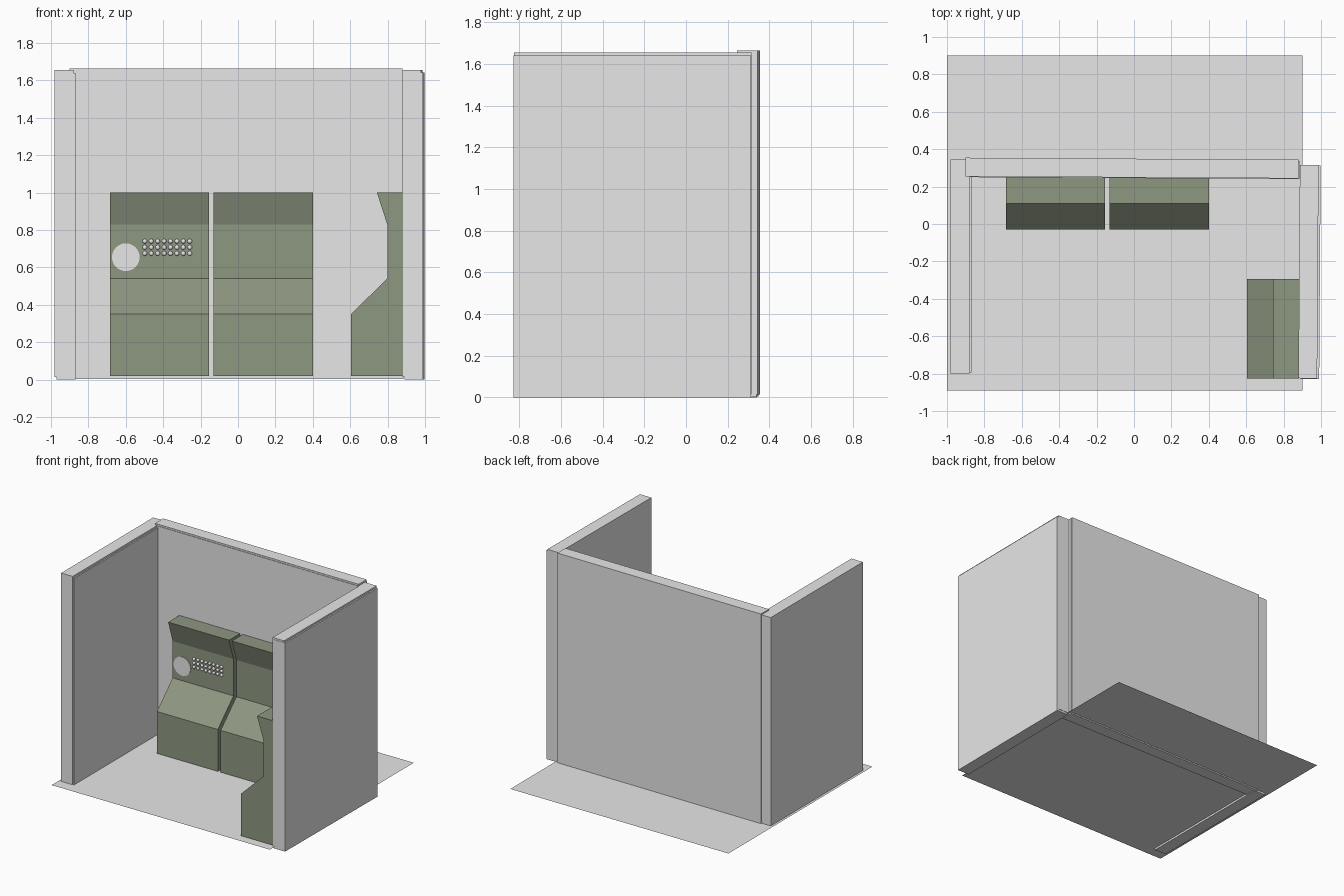
import bpy, bmesh, math
from mathutils import Matrix, Vector

if "Cube" in bpy.data.objects:
    bpy.data.objects.remove(bpy.data.objects["Cube"])


def material(name, rgb):
    m = bpy.data.materials.new(name)
    m.diffuse_color = (*rgb, 1)
    m.use_nodes = True
    m.node_tree.nodes["Principled BSDF"].inputs["Base Color"].default_value = m.diffuse_color
    return m


GREY = material("plain grey", (0.8, 0.8, 0.8))
GREEN = material("console green", (0.27, 0.31, 0.22))


def finish(name, bm, mat, loc=(0, 0, 0), rot=0.0):
    bmesh.ops.recalc_face_normals(bm, faces=bm.faces[:])
    me = bpy.data.meshes.new(name)
    bm.to_mesh(me)
    bm.free()
    me.materials.append(mat)
    ob = bpy.data.objects.new(name, me)
    ob.location = loc
    ob.rotation_euler.z = rot
    bpy.context.collection.objects.link(ob)
    return ob


def box(name, x, y, z, rot=0.0):
    bm = bmesh.new()
    bmesh.ops.create_cube(bm, size=1)
    bmesh.ops.scale(bm, vec=(x[1] - x[0], y[1] - y[0], z[1] - z[0]), verts=bm.verts)
    return finish(name, bm, GREY, (sum(x) / 2, sum(y) / 2, sum(z) / 2), rot)


def console(name, loc, rot=0.0, width=0.53):
    # side profile as (distance in front of wall, height), extruded sideways
    profile = [(0, 0.02), (0.28, 0.02), (0.28, 0.35), (0.085, 0.54),
               (0.085, 0.83), (0.14, 1.0), (0, 1.0)]
    bm = bmesh.new()
    face = bm.faces.new([bm.verts.new((-width / 2, -d, z)) for d, z in profile])
    ext = bmesh.ops.extrude_face_region(bm, geom=[face])
    moved = [g for g in ext["geom"] if isinstance(g, bmesh.types.BMVert)]
    bmesh.ops.translate(bm, vec=(width, 0, 0), verts=moved)
    return finish(name, bm, GREEN, loc, rot)


# floor sheet
bm = bmesh.new()
bmesh.ops.create_grid(bm, x_segments=1, y_segments=1, size=0.5)
bmesh.ops.scale(bm, vec=(1.9, 1.79, 1), verts=bm.verts)
finish("floor", bm, GREY, (-0.05, 0.005, 0.015))

# walls, each of two slightly offset layers
box("left_wall_outer", (-0.98, -0.88), (-0.80, 0.345), (0.015, 1.655))
box("left_wall_inner", (-0.97, -0.87), (-0.795, 0.34), (0.0, 1.64))
box("right_wall_inner", (0.883, 0.983), (-0.825, 0.315), (0.015, 1.655), -0.007)
box("right_wall_outer", (0.893, 0.994), (-0.828, 0.312), (0.0, 1.642), -0.007)
box("back_wall_outer", (-0.90, 0.88), (0.249, 0.349), (0.015, 1.665), -0.006)
box("back_wall_inner", (-0.89, 0.885), (0.245, 0.343), (0.005, 1.652), -0.006)

# consoles against the back wall and right wall
console("back_console_left", (-0.42, 0.25, 0))
console("back_console_right", (0.135, 0.25, 0))
console("side_console", (0.883, -0.56, 0), -math.pi / 2)

# round screen on the upright panel
PANEL_Y = 0.165
bm = bmesh.new()
bmesh.ops.create_cone(bm, cap_ends=True, segments=32, radius1=0.074, radius2=0.074,
                      depth=0.006, matrix=Matrix.Rotation(math.pi / 2, 4, 'X'))
finish("round_screen", bm, GREY, (-0.60, PANEL_Y - 0.001, 0.655))

# three rows of round buttons
bm = bmesh.new()
for row in range(3):
    for col in range(8):
        pos = Vector((-0.498 + col * 0.0343, PANEL_Y, 0.675 + row * 0.0325))
        bmesh.ops.create_uvsphere(bm, u_segments=16, v_segments=8, radius=0.0125,
                                  matrix=Matrix.Translation(pos))
finish("buttons", bm, GREY)
